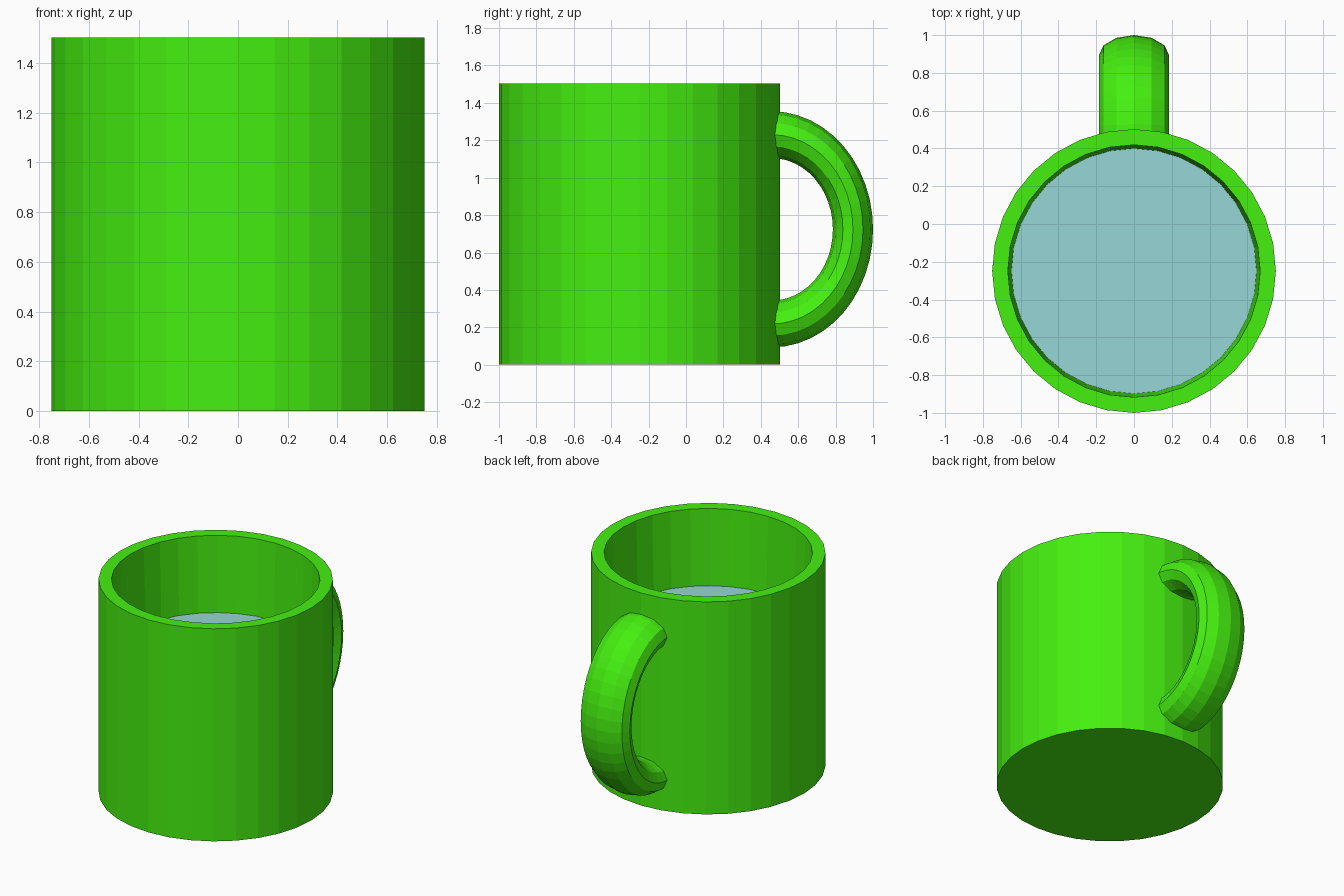
import bpy, bmesh
from math import sin, cos, pi

if "Cube" in bpy.data.objects:
    bpy.data.objects.remove(bpy.data.objects["Cube"])

SIDES = 32
CUP_Y = -0.249


def material(name, rgb):
    m = bpy.data.materials.new(name)
    m.diffuse_color = (*rgb, 1.0)
    m.use_nodes = True
    m.node_tree.nodes["Principled BSDF"].inputs["Base Color"].default_value = m.diffuse_color
    return m


def make_object(name, bm, mat):
    bmesh.ops.recalc_face_normals(bm, faces=bm.faces)
    mesh = bpy.data.meshes.new(name)
    bm.to_mesh(mesh)
    bm.free()
    mesh.materials.append(mat)
    obj = bpy.data.objects.new(name, mesh)
    bpy.context.collection.objects.link(obj)
    return obj


def ring(bm, radius, z):
    return [bm.verts.new((radius * sin(2 * pi * i / SIDES),
                          radius * cos(2 * pi * i / SIDES), z))
            for i in range(SIDES)]


def bridge(bm, a, b, closed=True):
    n = len(a)
    for i in range(n):
        j = (i + 1) % n
        bm.faces.new((a[i], a[j], b[j], b[i]))


green = material("green_glaze", (0.06, 0.87, 0.005))
blue = material("liquid_blue", (0.31, 0.67, 0.67))

# Cup body: straight outside, slightly tapered inside, closed floors
bm = bmesh.new()
profile = [(0.751, 0), (0.751, 1.503), (0.668, 1.503), (0.618, 0.1)]
rings = [ring(bm, r, z) for r, z in profile]
for a, b in zip(rings, rings[1:]):
    bridge(bm, a, b)
bm.faces.new(rings[0])
bm.faces.new(rings[-1])
make_object("cup_body", bm, green).location.y = CUP_Y

# Liquid surface
bm = bmesh.new()
bm.faces.new(reversed(ring(bm, 0.649, 0.965)))
make_object("liquid", bm, blue).location.y = CUP_Y

# Handle: half of a squashed torus, its ends buried in the cup wall
STEPS, SECTION = 24, 12
bm = bmesh.new()
loops = []
for i in range(STEPS + 1):
    t = -pi / 2 + pi * i / STEPS
    loop = []
    for k in range(SECTION):
        p = 2 * pi * k / SECTION
        d = 0.506 + 0.125 * cos(p)
        loop.append(bm.verts.new((0.186 * sin(p),
                                  0.458 + 0.859 * d * cos(t),
                                  0.724 + d * sin(t))))
    loops.append(loop)
for a, b in zip(loops, loops[1:]):
    bridge(bm, a, b)
bm.faces.new(loops[0])
bm.faces.new(loops[-1])
make_object("handle", bm, green)
